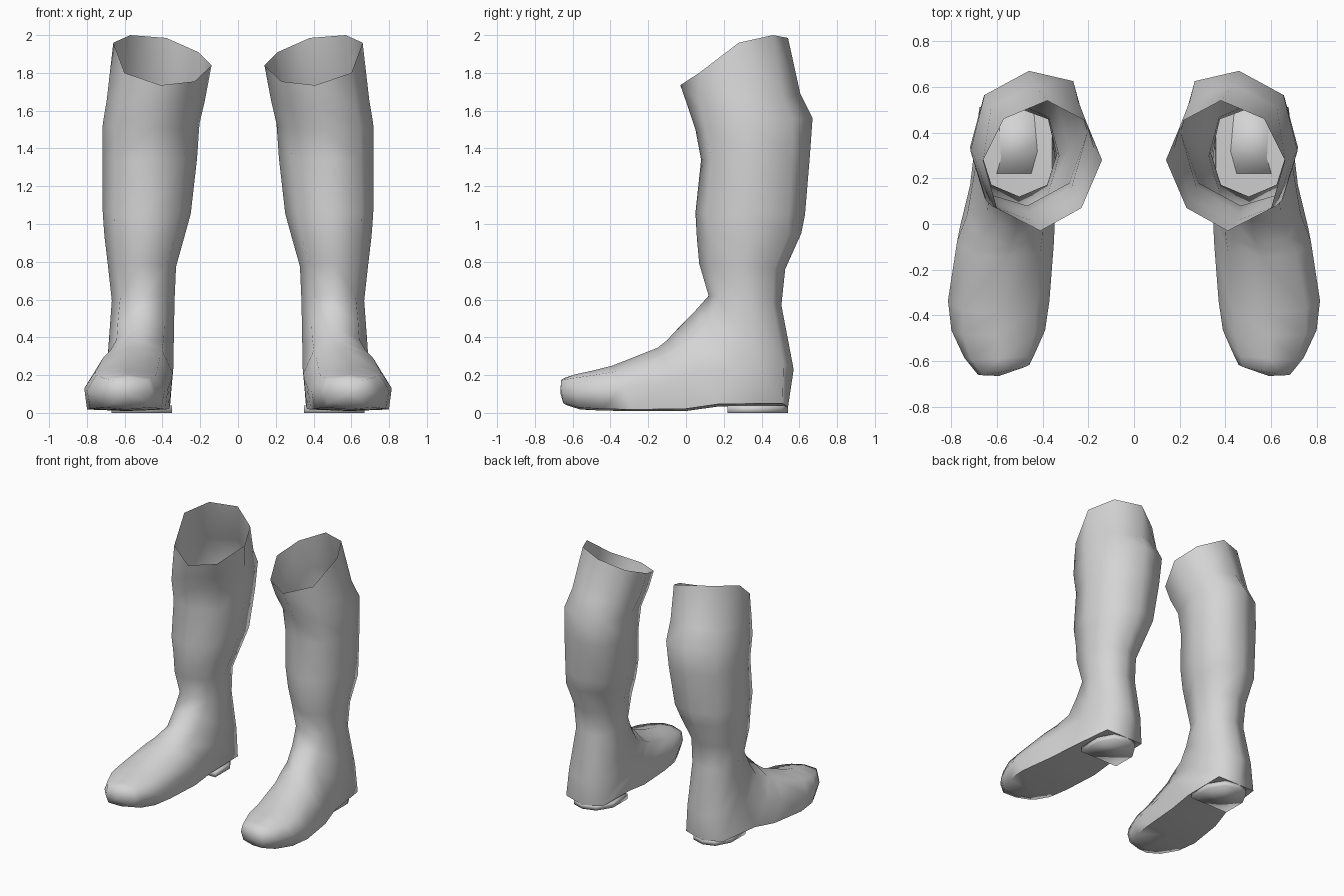
import bpy, bmesh, math

cube = bpy.data.objects.get("Cube")
if cube:
    bpy.data.objects.remove(cube, do_unlink=True)

leather = bpy.data.materials.new("grey_leather")
leather.use_nodes = True
GREY = (0.66, 0.66, 0.66, 1)
leather.diffuse_color = GREY
leather.node_tree.nodes["Principled BSDF"].inputs["Base Color"].default_value = GREY

SIDES = 8


def power(v, p):
    return math.copysign(abs(v) ** p, v) if abs(v) > 1e-6 else 0.0


def ring(bm, front, back, cx, half, top_round, sole_round, skew=0.0):
    """Closed loop spanning a front and a back point in the side plane."""
    loop = []
    for i in range(SIDES):
        a = math.tau * i / SIDES
        p = top_round if math.cos(a) > 0 else sole_round
        s, t = power(math.sin(a), p), (1 - power(math.cos(a), p)) / 2
        y = front[0] + (back[0] - front[0]) * t + skew * s
        z = front[1] + (back[1] - front[1]) * t
        loop.append(bm.verts.new((cx + half * s, y, z)))
    return loop


def bridge(bm, loops):
    for a, b in zip(loops, loops[1:]):
        for i in range(SIDES):
            j = (i + 1) % SIDES
            bm.faces.new((a[i], a[j], b[j], b[i]))


def finish(bm, name, angle):
    """Make the left part and mirror it to the right."""
    bmesh.ops.recalc_face_normals(bm, faces=bm.faces[:])
    mesh = bpy.data.meshes.new(name)
    bm.to_mesh(mesh)
    bm.free()
    mesh.materials.append(leather)
    obj = bpy.data.objects.new(name, mesh)
    bpy.context.collection.objects.link(obj)
    bpy.ops.object.select_all(action='DESELECT')
    obj.select_set(True)
    bpy.context.view_layer.objects.active = obj
    bpy.ops.object.shade_smooth_by_angle(angle=math.radians(angle))
    obj.modifiers.new("Mirror", 'MIRROR').use_mirror_merge = False


# Boot: uneven slanted rim, from the front round the outer side
rim = [(.41, -.03, 1.735), (.6, .07, 1.8), (.66, .28, 1.96), (.57, .46, 2),
       (.38, .54, 1.985), (.21, .45, 1.91), (.14, .28, 1.84), (.23, .07, 1.755)]

# Calf, ankle, then the loops swing round the heel to the toe
sections = [
    # front (y, z), back (y, z), centre x, half width, front and back roundness
    ((.01, 1.62), (.605, 1.69), .435, .26, .95, .9, -.02),
    ((.05, 1.5), (.67, 1.56), .46, .256, .9, .8, -.04),
    ((.08, 1.34), (.655, 1.35), .467, .25, .9, .8, -.03),
    ((.05, 1.06), (.63, 1.05), .483, .233, .9, .8, -.02),
    ((.058, .92), (.61, .95), .495, .212, .9, .8),
    ((.07, .79), (.525, .76), .508, .18, .9, .85),
    ((.12, .62), (.505, .57), .502, .166, .9, .8),
    ((.04, .53), (.57, .23), .512, .172, .95, .65),
    ((-.04, .45), (.54, .03), .518, .176, 1, .3),
    ((-.1, .385), (.18, .035), .538, .192, 1, .2),
    ((-.15, .345), (0, .01), .562, .212, 1, .2),
    ((-.39, .25), (-.28, .01), .592, .222, .9, .2),
    ((-.49, .225), (-.44, .012), .594, .205, .75, .25),
    ((-.59, .203), (-.56, .018), .588, .155, .65, .4, -.01),
    ((-.645, .185), (-.63, .04), .57, .113, .55, .5, -.022),
]
bm = bmesh.new()
loops = [[bm.verts.new(p) for p in rim]] + [ring(bm, *s) for s in sections]
bridge(bm, loops)
tip = bm.verts.new((.59, -.665, .105))
for i in range(SIDES):
    bm.faces.new((loops[-1][i], loops[-1][(i + 1) % SIDES], tip))
finish(bm, "boots", 75)

# Heel blocks: straight front edge, rounded back
outline = [(.35, .22), (.67, .22), (.67, .4), (.61, .51), (.52, .54), (.42, .51), (.35, .4)]
bm = bmesh.new()
base = bm.faces.new([bm.verts.new((x, y, 0)) for x, y in outline])
up = bmesh.ops.extrude_face_region(bm, geom=[base])["geom"]
bmesh.ops.translate(bm, vec=(0, 0, .04),
                    verts=[v for v in up if isinstance(v, bmesh.types.BMVert)])
finish(bm, "heel_blocks", 100)
